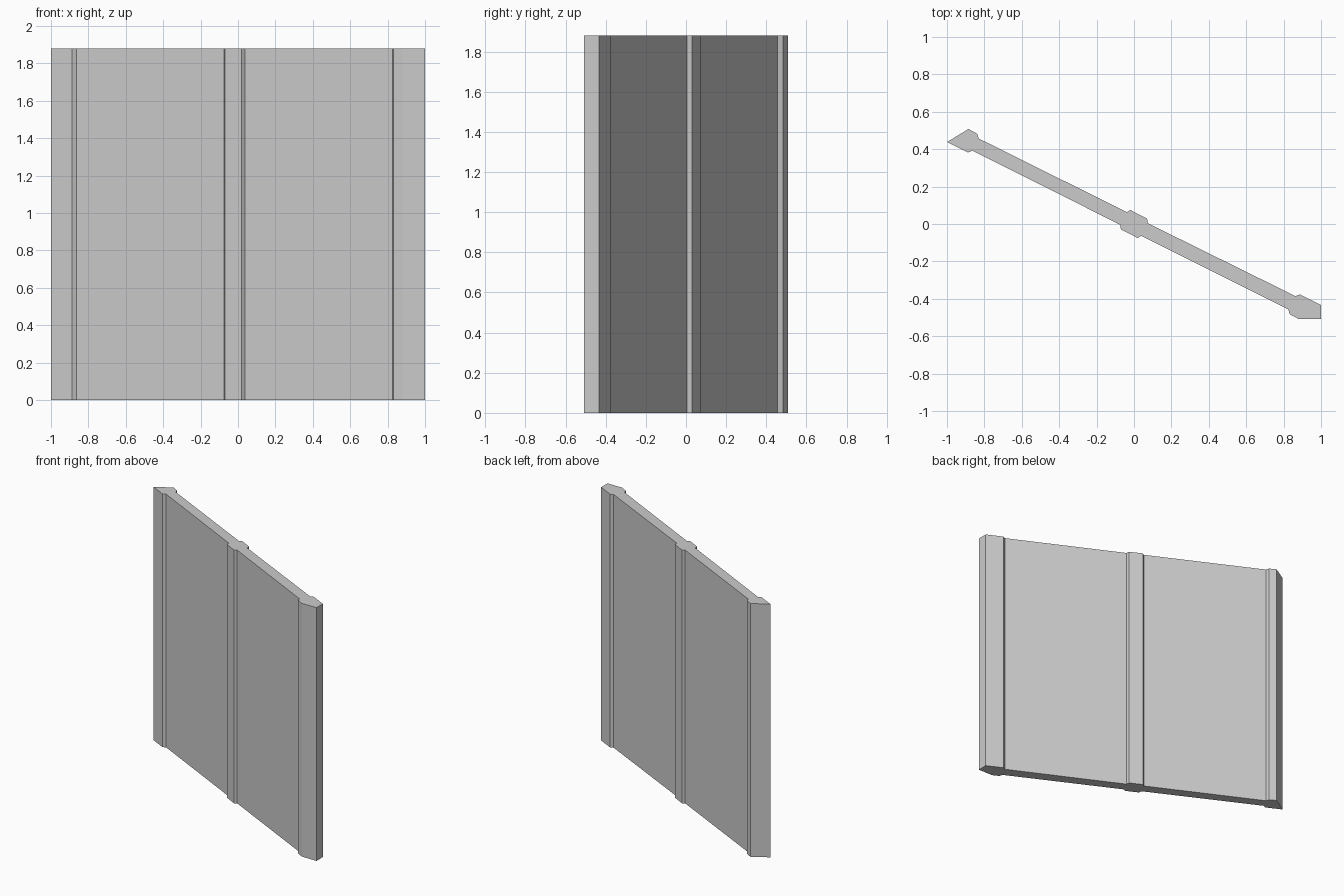
import bpy, bmesh

if "Cube" in bpy.data.objects:
    bpy.data.objects.remove(bpy.data.objects["Cube"])

HEIGHT = 1.88

# Plan outline pieces, clockwise seen from above
left_rib_back = [(-1.0, 0.438), (-0.885, 0.508), (-0.838, 0.482), (-0.83, 0.457)]
mid_rib_back = [(-0.037, 0.063), (-0.02, 0.075), (0.07, 0.029), (0.074, 0.004)]
right_end = [(0.864, -0.386), (0.886, -0.376), (1.0, -0.433), (1.0, -0.508),
             (0.88, -0.508), (0.832, -0.482), (0.825, -0.457)]
mid_rib_front = [(-x, -y) for x, y in mid_rib_back]   # half-turn symmetric
left_rib_front = [(-0.864, 0.392), (-0.888, 0.382)]
outline = left_rib_back + mid_rib_back + right_end + mid_rib_front + left_rib_front

# Diagonal wall panel with three ribs, extruded upward
bm = bmesh.new()
base = bm.faces.new([bm.verts.new((x, y, 0)) for x, y in outline])
top = bmesh.ops.extrude_face_region(bm, geom=[base], use_keep_orig=True)
bmesh.ops.translate(bm, vec=(0, 0, HEIGHT),
                    verts=[g for g in top["geom"] if isinstance(g, bmesh.types.BMVert)])
bmesh.ops.recalc_face_normals(bm, faces=bm.faces)
mesh = bpy.data.meshes.new("wall_panel")
bm.to_mesh(mesh)
bm.free()
wall = bpy.data.objects.new("wall_panel", mesh)
bpy.context.collection.objects.link(wall)
